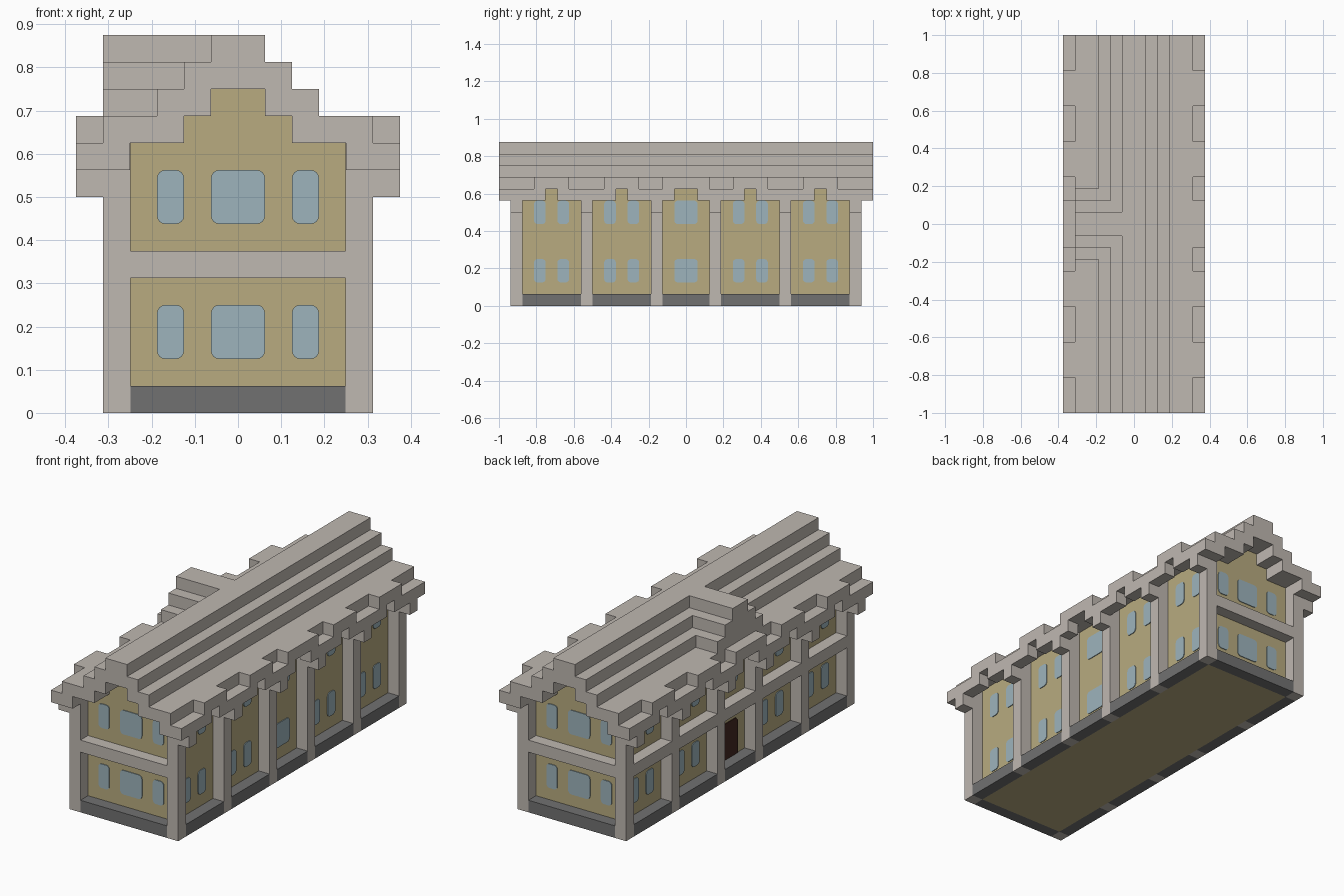
import bpy, bmesh, math

U = 1 / 16  # block size
cube = bpy.data.objects.get("Cube")
if cube:
    bpy.data.objects.remove(cube)


def material(name, rgb):
    lin = [((c / 255 + 0.055) / 1.055) ** 2.4 for c in rgb] + [1]
    m = bpy.data.materials.new(name)
    m.use_nodes = True
    m.diffuse_color = lin
    m.node_tree.nodes["Principled BSDF"].inputs["Base Color"].default_value = lin
    return m


STONE = material("pale stone", (191, 184, 177))
WALL = material("sandy wall", (184, 171, 128))
GLASS = material("window blue", (157, 180, 188))
BASE = material("dark base", (113, 113, 113))
DOOR = material("dark brown door", (66, 40, 32))


def prism(bm, outline, axis, lo, hi):
    """Extrude an outline (across, up) from lo to hi along x or y, in blocks."""
    def place(a, z, d):
        return (d * U, a * U, z * U) if axis == "x" else (a * U, d * U, z * U)
    face = bm.faces.new([bm.verts.new(place(a, z, lo)) for a, z in outline])
    side = bmesh.ops.extrude_face_region(bm, geom=[face])
    shift = place(0, 0, hi - lo)
    bmesh.ops.translate(bm, vec=shift, verts=[g for g in side["geom"] if isinstance(g, bmesh.types.BMVert)])


def box(bm, x0, x1, y0, y1, z0, z1):
    prism(bm, [(x0, z0), (x1, z0), (x1, z1), (x0, z1)], "y", y0, y1)


def finish(bm, name, mat):
    bmesh.ops.recalc_face_normals(bm, faces=bm.faces)
    mesh = bpy.data.meshes.new(name)
    bm.to_mesh(mesh)
    bm.free()
    mesh.materials.append(mat)
    obj = bpy.data.objects.new(name, mesh)
    bpy.context.collection.objects.link(obj)
    return obj


def mirrored(points):
    return points + [(-a, z) for a, z in reversed(points)]


def rounded(a0, a1, z0, z1, r=0.3):
    """Rounded rectangle outline."""
    pts = []
    corners = [(a1 - r, z1 - r), (a0 + r, z1 - r), (a0 + r, z0 + r), (a1 - r, z0 + r)]
    for i, (a, z) in enumerate(corners):
        for k in range(5):
            t = math.radians(90 * i + 22.5 * k)
            pts.append((a + r * math.cos(t), z + r * math.sin(t)))
    return pts


# Stepped underside shared by the walls and the roof
steps = [(4, 10), (2, 10), (2, 11), (1, 11), (1, 12)]

# Walls with stepped gables
bm = bmesh.new()
prism(bm, mirrored([(4, 0)] + steps), "y", -14, 14)
finish(bm, "walls", WALL)

# Main roof
bm = bmesh.new()
top = [(5, 10), (5, 11), (3, 11), (3, 12), (2, 12), (2, 13), (1, 13), (1, 14)]
outline = top + [(-a, z) for a, z in reversed(top)]
outline += [(-a, z) for a, z in steps] + list(reversed(steps))
prism(bm, outline, "y", -16, 16)
finish(bm, "roof", STONE)

# Cross gable over the door side
bm = bmesh.new()
prism(bm, mirrored([(3, 11), (3, 12), (2, 12), (2, 13), (1, 13), (1, 14)]), "x", -5, 0)
finish(bm, "entrance_gable", STONE)

# Eaves: notched top edge, small arches over each bay, solid ends
bays = [(c, 0.5) for c in (-11.5, -5.5, 5.5, 11.5)] + [(0, 1)]
bays.sort()
bm = bmesh.new()
for s in (-1, 1):
    x0, x1 = sorted((5 * s, 6 * s))
    y = -16
    for c, h in bays:
        box(bm, x0, x1, y, c - h, 9, 10)
        box(bm, x0, x1, c - h - 1, c + h + 1, 10, 11)
        y = c + h
    box(bm, x0, x1, y, 16, 9, 10)
    for e in (-16, 15):
        a, b = sorted((4 * s, 5 * s))
        box(bm, a, b, e, e + 1, 9, 10)
finish(bm, "eaves", STONE)

# Posts with brackets under the eaves
post_ys = (-15, -9, -3, 2, 8, 14)
bm = bmesh.new()
for s in (-1, 1):
    for y in post_ys:
        a, b = sorted((4 * s, 5 * s))
        box(bm, a, b, y, y + 1, 0, 10)
        a, b = sorted((5 * s, 6 * s))
        box(bm, a, b, y, y + 1, 8, 9)
for s in (-1, 1):
    for e in (-15, 14):
        a, b = sorted((4 * s, 5 * s))
        # short fill joining corner post to the wall
        box(bm, min(4 * s, 3.99 * s), max(4 * s, 3.99 * s), e, e + 1, 0, 10)
finish(bm, "posts", STONE)

# Middle beams on both ends and the door side; base strips all around
beams, base = bmesh.new(), bmesh.new()
for e in (-15, 14):
    box(beams, -4, 4, e, e + 1, 5, 6)
    box(base, -4, 4, e, e + 1, 0, 1)
for p, q in zip(post_ys, post_ys[1:]):
    box(beams, -5, -4, p + 1, q, 5, 6)
    for x in (-5, 4):
        box(base, x, x + 1, p + 1, q, 0, 1)
finish(beams, "middle_beams", STONE)
finish(base, "base", BASE)

# Windows as thin plates, two storeys
T = 0.06
bm = bmesh.new()
for z in (2, 7):
    for s in (-1, 1):
        for a0, a1 in ((-3, -2), (-1, 1), (2, 3)):
            prism(bm, rounded(a0, a1, z, z + 2), "y", 14 * s, (14 + T) * s)
        for c, h in bays:
            spans = [(-1, 1)] if h == 1 else [(c - 1.5, c - 0.5), (c + 0.5, c + 1.5)]
            if h == 1 and s < 0 and z == 2:
                continue
            for a0, a1 in spans:
                prism(bm, rounded(a0, a1, z, z + 2), "x", 4 * s, (4 + T) * s)
finish(bm, "windows", GLASS)

# Door
bm = bmesh.new()
prism(bm, [(-1, 1), (1, 1), (1, 3.75), (0.75, 4), (-0.75, 4), (-1, 3.75)], "x", -4 - T, -4)
finish(bm, "door", DOOR)
